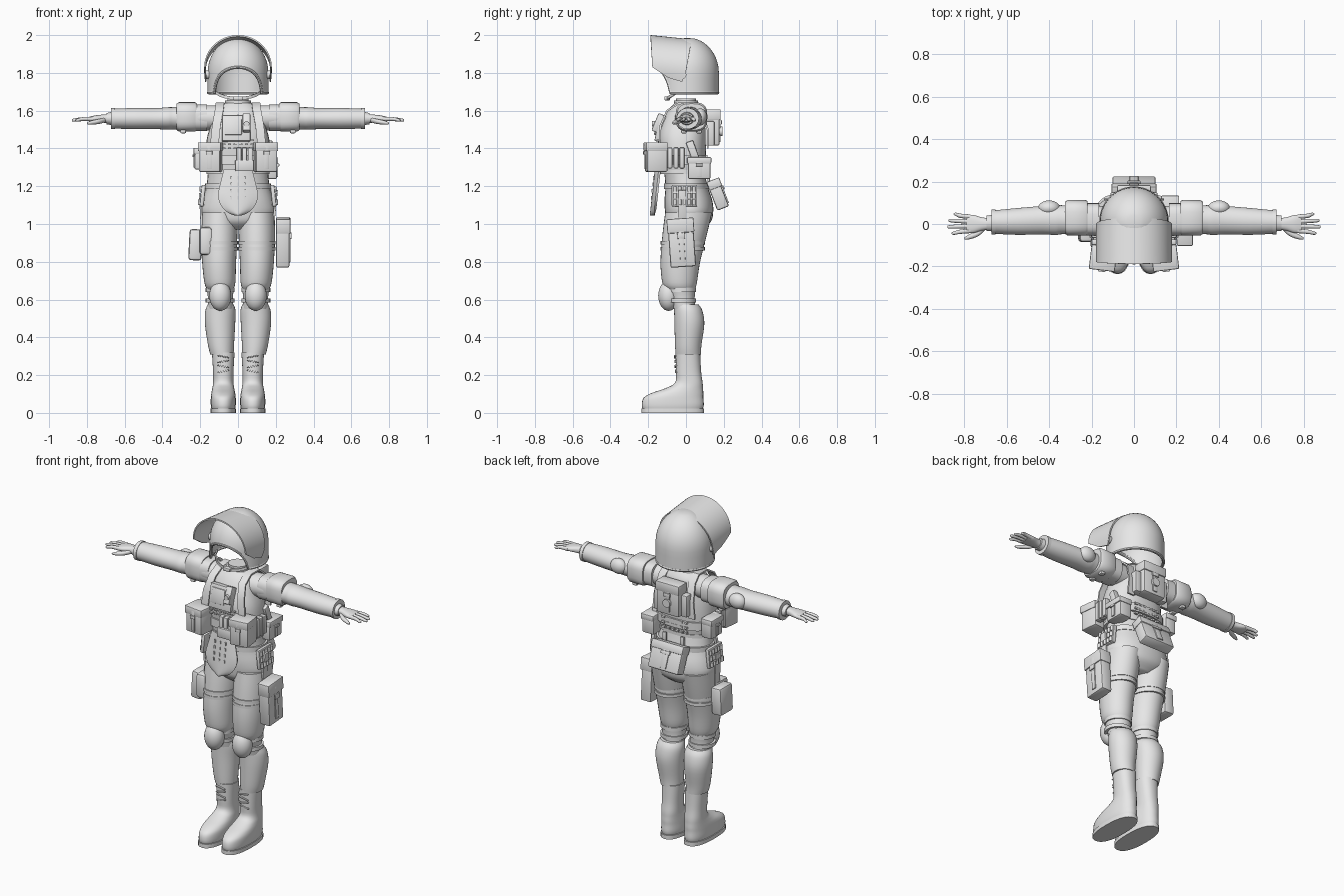
import bpy, bmesh
from math import sin, cos, pi, radians, copysign
from mathutils import Matrix, Vector, Euler

if "Cube" in bpy.data.objects:
    bpy.data.objects.remove(bpy.data.objects["Cube"])

GREY = (0.8, 0.8, 0.8, 1)
grey = bpy.data.materials.new("light grey")
grey.use_nodes = True
grey.diffuse_color = GREY
grey.node_tree.nodes["Principled BSDF"].inputs["Base Color"].default_value = GREY
parts = []


def finish(name, bm, mirror=False, bevel=0, solid=0):
    bmesh.ops.recalc_face_normals(bm, faces=bm.faces)
    mesh = bpy.data.meshes.new(name)
    bm.to_mesh(mesh)
    bm.free()
    mesh.materials.append(grey)
    obj = bpy.data.objects.new(name, mesh)
    bpy.context.scene.collection.objects.link(obj)
    if solid:
        mod = obj.modifiers.new("thickness", "SOLIDIFY")
        mod.thickness, mod.offset = solid, 0
    if bevel:
        mod = obj.modifiers.new("bevel", "BEVEL")
        mod.width, mod.segments = bevel, 2
    if mirror:
        obj.modifiers.new("mirror", "MIRROR").use_mirror_merge = False
    parts.append(obj)
    return obj


def box(name, loc, size, rot=(0, 0, 0), mirror=False, bevel=0.006):
    bm = bmesh.new()
    m = Matrix.Translation(loc) @ Euler(rot).to_matrix().to_4x4() @ Matrix.Diagonal((*size, 1))
    bmesh.ops.create_cube(bm, size=1, matrix=m)
    return finish(name, bm, mirror, bevel)


def ball(name, loc, size, mirror=False):
    bm = bmesh.new()
    m = Matrix.Translation(loc) @ Matrix.Diagonal((*size, 1))
    bmesh.ops.create_uvsphere(bm, u_segments=24, v_segments=16, radius=1, matrix=m)
    return finish(name, bm, mirror)


def rod(name, loc, radius, length, rot=(0, 0, 0), mirror=False):
    bm = bmesh.new()
    m = Matrix.Translation(loc) @ Euler(rot).to_matrix().to_4x4()
    bmesh.ops.create_cone(bm, cap_ends=True, segments=14, radius1=radius, radius2=radius,
                          depth=length, matrix=m)
    return finish(name, bm, mirror)


def pouch(name, loc, size, rot=(0, 0, 0), mirror=False):
    """Box with a lid, a strap and a buckle on its local -y face."""
    turn = Euler(rot).to_matrix()
    w, d, h = size

    def piece(label, offset, dims, bevel):
        box(name + label, Vector(loc) + turn @ Vector(offset), dims, rot, mirror, bevel)
    piece("", (0, 0, 0), size, 0.01)
    piece("_lid", (0, -0.003, h * 0.36), (w + 0.008, d + 0.006, h * 0.3), 0.006)
    piece("_strap", (0, -d / 2 - 0.002, 0), (w * 0.2, 0.008, h * 0.8), 0.002)
    piece("_buckle", (0, -d / 2 - 0.008, h * 0.15), (w * 0.3, 0.008, h * 0.12), 0.002)


def loft(name, axis, rings, power=2, mirror=False, steps=4, segs=32):
    """Skin of smoothed rings (position, centre a, centre b, radius a, radius b)."""
    path = []
    for i in range(len(rings) - 1):
        a, b, c, d = [Vector(rings[min(max(k, 0), len(rings) - 1)]) for k in range(i - 1, i + 3)]
        for s in range(steps):
            t = s / steps
            path.append(b + (c - a) * (t / 2) + (a * 2 - b * 5 + c * 4 - d) * (t * t / 2)
                        + (b * 3 - a - c * 3 + d) * (t ** 3 / 2))
    path.append(Vector(rings[-1]))
    bm = bmesh.new()
    loops = []
    for pos, ca, cb, ra, rb in path:
        loop = []
        for k in range(segs):
            ang = 2 * pi * k / segs
            u = ca + ra * copysign(abs(cos(ang)) ** (2 / power), cos(ang))
            v = cb + rb * copysign(abs(sin(ang)) ** (2 / power), sin(ang))
            loop.append(bm.verts.new((u, v, pos) if axis == "z" else (pos, u, v)))
        loops.append(loop)
    for p, q in zip(loops, loops[1:]):
        for k in range(segs):
            n = (k + 1) % segs
            bm.faces.new((p[k], p[n], q[n], q[k]))
    bm.faces.new(loops[0])
    bm.faces.new(loops[-1])
    return finish(name, bm, mirror)


def band(name, z, height, cx, cy, rx, ry, mirror=False, power=2):
    loft(name, "z", [(z - height / 2, cx, cy, rx, ry), (z + height / 2, cx, cy, rx, ry)],
         power, mirror, steps=1)


def sheet(name, rows, mirror=False, solid=0.01):
    bm = bmesh.new()
    grid = [[bm.verts.new(p) for p in row] for row in rows]
    for p, q in zip(grid, grid[1:]):
        for k in range(len(p) - 1):
            bm.faces.new((p[k], p[k + 1], q[k + 1], q[k]))
    return finish(name, bm, mirror, solid=solid)


def ribbon(name, points, width, mirror=False):
    sheet(name, [[(x - width / 2, y, z), (x + width / 2, y, z)] for x, y, z in points], mirror)


# Boots
loft("boot", "z", [(0.01, .078, -.07, .06, .155), (.04, .078, -.07, .066, .164),
     (.08, .078, -.066, .066, .158), (.105, .078, -.045, .063, .137), (.13, .078, -.01, .058, .1),
     (.16, .078, .015, .054, .073), (.22, .078, .013, .054, .067), (.32, .078, .01, .06, .065)],
     2.3, True)
band("boot_sole", .012, .024, .078, -.07, .068, .166, True, 2.4)
for i in range(4):
    box("boot_lace", (.078, -.052 - .002 * i, .22 + .026 * i), (.06, .012, .007),
        (0, .2 * (-1) ** i, 0), True, .002)

# Legs
loft("lower_leg", "z", [(.31, .085, .012, .062, .067), (.36, .09, .012, .069, .07),
     (.47, .095, .018, .08, .079), (.54, .093, .012, .08, .075), (.575, .091, .0, .068, .066)],
     mirror=True)
loft("knee", "z", [(.55, .092, -.01, .066, .06), (.61, .093, -.02, .066, .066),
     (.67, .095, -.03, .074, .082)], mirror=True)
for z in (.595, .65):
    band("knee_strap", z, .022, .095, -.022, .076, .075, True)
ball("knee_pad", (.094, -.092, .62), (.058, .055, .08), True)
loft("thigh", "z", [(.655, .094, -.03, .07, .078), (.69, .096, -.034, .082, .092),
     (.8, .1, -.03, .09, .105), (.95, .1, -.006, .097, .118), (1.06, .1, .014, .095, .124)],
     mirror=True)
for z in (.87, .9):
    band("thigh_strap", z, .018, .1, -.017, .099, .117, True)

# Hips and torso
loft("hips", "z", [(.97, 0, .015, .08, .07), (1.01, 0, .016, .16, .115), (1.06, 0, .017, .196, .127),
     (1.12, 0, .013, .189, .127), (1.2, 0, .003, .167, .112), (1.29, 0, -.012, .158, .105)], 2.2)
band("trouser_belt", 1.2, .03, 0, .003, .175, .12, power=2.2)
loft("vest", "z", [(1.265, 0, -.018, .16, .113), (1.35, 0, -.018, .172, .122),
     (1.45, 0, -.02, .165, .128), (1.53, 0, -.012, .142, .118), (1.6, 0, 0, .118, .095),
     (1.64, 0, .005, .08, .065)], 2.4)
band("utility_belt", 1.34, .05, 0, -.018, .182, .132, power=2.4)
band("vest_hem", 1.275, .02, 0, -.018, .168, .12, power=2.4)
loft("neck", "z", [(1.6, 0, .005, .06, .055), (1.665, 0, 0, .055, .052)])
for z in (1.625, 1.645):
    band("collar", z, .016, 0, 0, .068, .063)

# Arms
loft("sleeve", "x", [(.08, .01, 1.56, .07, .066), (.2, .016, 1.562, .071, .066),
     (.33, .02, 1.56, .068, .059), (.37, .019, 1.559, .071, .059), (.43, .018, 1.558, .067, .056),
     (.55, .012, 1.558, .063, .056), (.66, .009, 1.558, .055, .052)], mirror=True)
loft("shoulder_band", "x", [(.165, .022, 1.563, .076, .07), (.225, .022, 1.563, .076, .07)],
     2.8, True, steps=1)
loft("shoulder_guard", "x", [(.218, .029, 1.567, .078, .072), (.228, .029, 1.567, .084, .078),
     (.312, .029, 1.567, .084, .078), (.325, .029, 1.567, .076, .07)], 3, True, steps=1)
for side in (-1, 1):
    box("guard_tab", (.29, .029 + side * .04, 1.49), (.03, .03, .02), mirror=True)
ball("elbow_pad", (.4, .075, 1.567), (.052, .036, .045), True)
loft("sleeve_cuff", "x", [(.652, .009, 1.558, .059, .056), (.672, .009, 1.558, .059, .056)],
     mirror=True, steps=1)
loft("wrist", "x", [(.66, .005, 1.558, .04, .036), (.695, .003, 1.558, .036, .03)], mirror=True)
loft("palm", "x", [(.685, 0, 1.558, .027, .024), (.72, 0, 1.558, .032, .021),
     (.76, 0, 1.557, .043, .017), (.79, 0, 1.555, .04, .012)], 2.4, True)
for i in range(4):
    y = .034 - .022 * i
    reach = (.85, .875, .88, .86)[i]
    loft("finger", "x", [(.77, y, 1.556, .011, .012), (.82, y * 1.15, 1.556, .01, .01),
         (reach - .01, y * 1.35, 1.55, .008, .008), (reach, y * 1.38, 1.549, .003, .003)],
         mirror=True, segs=12)
loft("thumb", "x", [(.7, -.015, 1.552, .012, .012), (.735, -.043, 1.543, .015, .013),
     (.78, -.062, 1.536, .011, .01), (.8, -.068, 1.533, .004, .004)], mirror=True, segs=12)

# Helmet shell with an arched face opening
COLS = 72
half_open = radians(53)
rows, rim = [], []
for c in range(COLS + 1):
    a = -pi + 2 * pi * c / COLS
    low = 1.695 + .135 * max(0, 1 - (a / half_open) ** 2) ** .5
    column = []
    for s in range(1, 15):
        z = 1.978 - (1.978 - low) * (s / 14) ** 2
        r = (1 - ((z - 1.8) / .18) ** 2) ** .5 if z > 1.8 else 1
        column.append((.155 * r * sin(a), .01 - (.158 * cos(a)) * r, z))
    rows.append([(0, .01, 1.978)] + column)
    rim.append(column[-1])
shell = sheet("helmet_shell", rows, solid=.012)
weld = shell.modifiers.new("weld", "WELD")
shell.modifiers.move(1, 0)

# Rolled trim along the helmet edge
trim = bpy.data.curves.new("helmet_trim", "CURVE")
trim.dimensions = "3D"
trim.bevel_depth, trim.bevel_resolution = .009, 2
line = trim.splines.new("POLY")
line.points.add(COLS - 1)
for point, p in zip(line.points, rim):
    point.co = (*p, 1)
line.use_cyclic_u = True
trim.materials.append(grey)
trim_obj = bpy.data.objects.new("helmet_trim", trim)
bpy.context.scene.collection.objects.link(trim_obj)
parts.append(trim_obj)

# Raised visor, an arch running front to back
arch = [(.17, 1.775, -.095, -.02), (.174, 1.805, -.14, -.008)]
for k in range(25):
    a = pi * k / 24
    arch.append((.175 * cos(a), 1.83 + .166 * sin(a), -.178 - .01 * sin(a), .03 * sin(a)))
arch += [(-x, z, f, b) for x, z, f, b in reversed(arch[:2])]
sheet("visor", [[(x, f + (b - f) * t / 4, z - .022 * t / 4) for t in range(5)]
                for x, z, f, b in arch], solid=.008)
rod("visor_pivot", (.165, -.02, 1.79), .022, .022, (0, pi / 2, 0), True)

# Chin strap and cup
chin = [(.125 * cos(pi * k / 16), -.02 - .08 * sin(pi * k / 16), 1.715 - .05 * sin(pi * k / 16))
        for k in range(17)]
sheet("chin_strap", [[(x, y, z - .008), (x, y, z + .008)] for x, y, z in chin], solid=.006)
box("chin_cup", (0, -.1, 1.665), (.05, .03, .022))

# Chest gear
ribbon("shoulder_strap", [(.125, -.14, 1.42), (.115, -.135, 1.52), (.1, -.1, 1.6), (.095, -.04, 1.638),
       (.095, .04, 1.638), (.1, .085, 1.6), (.11, .115, 1.5), (.12, .115, 1.4)], .045, True)
box("chest_panel", (-.01, -.135, 1.505), (.15, .04, .14), (-.18, 0, 0))
box("chest_flap", (-.025, -.156, 1.515), (.09, .012, .09), (-.18, 0, 0))
box("radio", (.045, -.148, 1.535), (.04, .035, .1), (-.4, 0, 0))
rod("radio_knob", (.045, -.17, 1.53), .015, .02, (pi / 2, 0, 0))
for row in range(3):
    for col in range(6):
        box("vest_loop", (-.075 + .03 * col, -.148, 1.4 + .022 * row), (.018, .014, .008), bevel=0)
        box("back_loop", (-.075 + .03 * col, .108, 1.3 + .03 * row), (.02, .014, .012), bevel=0)

# Belt pouches and magazines
pouch("front_pouch", (.145, -.158, 1.353), (.115, .11, .155), (0, 0, .12), True)
for i in range(3):
    box("front_magazine", (.005 + .03 * i, -.155, 1.345), (.026, .04, .12))
    box("side_magazine", (.18, -.085 + .032 * i, 1.35), (.04, .026, .11), mirror=True)
box("front_tray", (.035, -.16, 1.31), (.1, .05, .06))
pouch("left_hip_pouch", (.167, .07, 1.295), (.12, .08, .115), (0, 0, pi / 2))
pouch("right_hip_pouch", (-.195, .03, 1.345), (.11, .07, .115), (0, 0, -pi / 2))
box("tool_sheath", (.165, .035, 1.39), (.035, .04, .1), (.35, 0, 0))

# Back gear
pouch("back_pack", (0, .14, 1.51), (.15, .075, .19), (0, 0, pi))
rod("pack_dial", (0, .182, 1.49), .025, .02, (pi / 2, 0, 0))
box("pack_side_pocket", (.09, .125, 1.48), (.04, .05, .13), mirror=True)
pouch("rear_pouch", (0, .168, 1.157), (.205, .066, .16), (-.37, 0, pi))
box("rear_hanger", (.06, .12, 1.24), (.025, .012, .07), mirror=True, bevel=.002)

# Groin flap with stitched loops
lean = lambda z: -.16 - .11 * (1.28 - z)
rows = []
for k in range(21):
    z = 1.29 - .24 * sin(pi / 2 * k / 20)
    w = .105 * max(0, 1 - ((1.16 - z) / .11) ** 2) ** .5 if z < 1.16 else .105 - .25 * (z - 1.16)
    w = max(w, .004)
    rows.append([(w * t / 4, lean(z) + .02 * (t / 4) ** 2, z) for t in range(-4, 5)])
sheet("groin_flap", rows, solid=.012)
for row in range(4):
    for col in range(3):
        z = 1.14 + .035 * row
        box("flap_loop", (-.035 + .035 * col, lean(z) - .007, z), (.008, .006, .018), bevel=0)

# Hip shell carriers
box("shell_panel", (.187, -.008, 1.15), (.022, .135, .115), (0, -.1, 0), True)
for row in range(3):
    for col in range(5):
        rod("shell", (.203 - .004 * row, -.058 + .025 * col, 1.115 + .035 * row), .009, .028,
            mirror=True)

# Thigh pouch on the left, holster on the right
pouch("thigh_pouch", (.237, -.023, .9), (.135, .07, .255), (0, -.07, pi / 2))
box("thigh_pouch_hanger", (.195, -.02, 1.08), (.012, .04, .2), (0, .1, 0), bevel=.002)
box("holster", (-.225, -.025, .89), (.07, .12, .165), (0, .05, 0), bevel=.015)
box("holster_plate", (-.17, -.06, .91), (.07, .12, .15), bevel=.02)
box("holster_hanger", (-.195, -.02, 1.05), (.012, .05, .22), (0, -.05, 0), bevel=.002)

# Bake modifiers and smooth the rounded parts
bpy.ops.object.select_all(action="DESELECT")
for obj in parts:
    obj.select_set(True)
bpy.context.view_layer.objects.active = parts[0]
bpy.ops.object.convert(target="MESH")
bpy.ops.object.shade_smooth_by_angle(angle=radians(38))
